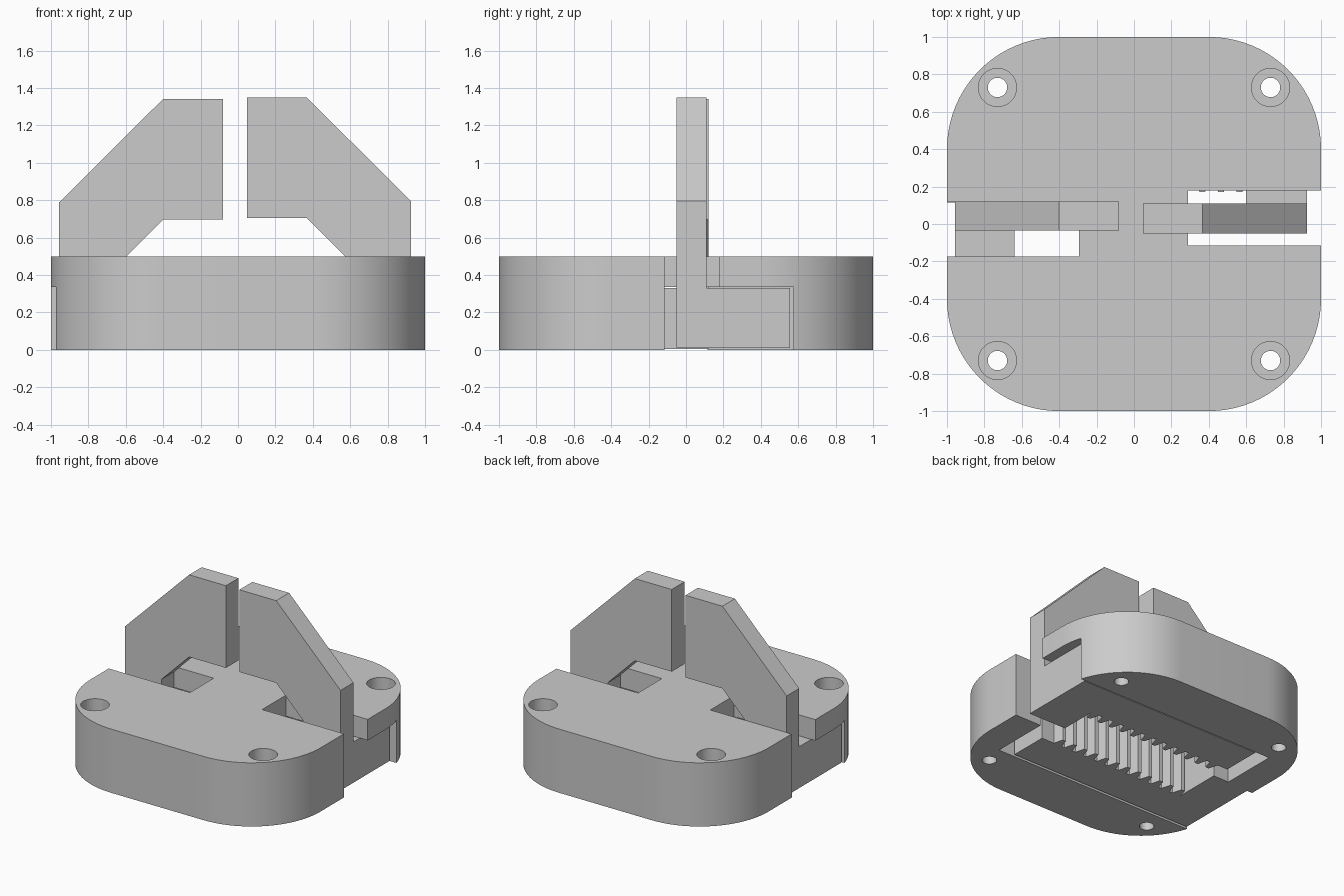
import bpy
import bmesh
import math

cube = bpy.data.objects.get("Cube")
if cube:
    bpy.data.objects.remove(cube, do_unlink=True)

grey = bpy.data.materials.new("plain grey")
grey.use_nodes = True
GREY = (0.6, 0.6, 0.6, 1)
grey.diffuse_color = GREY
grey.node_tree.nodes["Principled BSDF"].inputs["Base Color"].default_value = GREY


def prism(name, outline, low, high, axis="z"):
    """Extrude an outline along z, or an x-z outline along y."""
    bm = bmesh.new()
    place = (lambda a, b: (a, b, low)) if axis == "z" else (lambda a, b: (a, low, b))
    face = bm.faces.new([bm.verts.new(place(a, b)) for a, b in outline])
    moved = bmesh.ops.extrude_face_region(bm, geom=[face])["geom"]
    step = (0, 0, high - low) if axis == "z" else (0, high - low, 0)
    bmesh.ops.translate(bm, vec=step, verts=[v for v in moved if isinstance(v, bmesh.types.BMVert)])
    bmesh.ops.recalc_face_normals(bm, faces=bm.faces)
    mesh = bpy.data.meshes.new(name)
    bm.to_mesh(mesh)
    bm.free()
    mesh.materials.append(grey)
    obj = bpy.data.objects.new(name, mesh)
    bpy.context.collection.objects.link(obj)
    return obj


def rect(x0, x1, y0, y1):
    return [(x0, y0), (x1, y0), (x1, y1), (x0, y1)]


def circle(cx, cy, r, n=32):
    return [(cx + r * math.cos(math.tau * i / n), cy + r * math.sin(math.tau * i / n)) for i in range(n)]


def turned(points, s):
    """Half turn about the vertical axis when s is -1."""
    return [(s * x, s * y) for x, y in points]


def cut(target, cutter):
    mod = target.modifiers.new("cut", "BOOLEAN")
    mod.operation = "DIFFERENCE"
    mod.solver = "EXACT"
    mod.object = cutter
    bpy.context.view_layer.objects.active = target
    bpy.ops.object.modifier_apply(modifier=mod.name)
    bpy.data.objects.remove(cutter, do_unlink=True)


# Housing: rounded square block
R, N = 0.6, 20
outline = []
for k, (cx, cy) in enumerate([(1, 1), (-1, 1), (-1, -1), (1, -1)]):
    for i in range(N + 1):
        a = (k + i / N) * math.pi / 2
        outline.append((cx * (1 - R) + R * math.cos(a), cy * (1 - R) + R * math.sin(a)))
housing = prism("housing", outline, 0, 0.5)

# Gear cavity open underneath, with a wide exit at each end, in one outline
half = [(0.77, -0.575), (0.77, -0.115), (1.1, -0.115), (1.1, 0.575)]
cut(housing, prism("cavity_cutter", half + turned(half, -1), -0.1, 0.335))

# Slots in the top for the jaws
cut(housing, prism("left_slot_cutter", rect(0.29, 1.1, -0.115, 0.18), 0.2, 0.6))
cut(housing, prism("right_slot_cutter", rect(-1.1, -0.295, -0.175, 0.12), 0.2, 0.6))

# Counterbored screw holes
for sx in (-1, 1):
    for sy in (-1, 1):
        cut(housing, prism("screw_cutter", circle(sx * 0.73, sy * 0.73, 0.052), -0.1, 0.6))
        cut(housing, prism("bore_cutter", circle(sx * 0.73, sy * 0.73, 0.102), 0.2, 0.6))


def rack_outline(inner, outer, near, far, tip, end):
    """Solid block at the outer end, then a toothed bar facing the centre."""
    pitch, root = 0.1, tip + 0.075
    pts = [(end, far), (outer, far), (outer, near), (inner, near), (inner, root)]
    x = inner - 0.035
    while x - pitch / 2 > end:
        pts += [(x + 0.035, root), (x + 0.015, tip), (x - 0.015, tip), (x - 0.035, root)]
        x -= pitch
    pts.append((end, root))
    # drop the doubled corner where the first tooth meets the block
    return [p for i, p in enumerate(pts) if i == 0 or math.dist(p, pts[i - 1]) > 1e-5]


def jaw(side, s, inner, outer, near, thick, far, tip, end, base, top):
    # Sliding rack
    shelf = 0.33
    prism(side + "_rack", turned(rack_outline(inner, outer, near, far, tip, end), s), base, shelf)
    # Upright finger with chamfered shoulder
    reach = outer - 0.878
    shoulder = reach + 0.32
    under = top - 0.645
    profile = [(inner, shelf), (outer, shelf), (outer, top - 0.555), (shoulder, top),
               (reach, top), (reach, under), (shoulder, under),
               (inner, under - (inner - shoulder))]
    prism(side + "_finger", [(s * x, z) for x, z in profile], s * near, s * (near + thick), "y")


jaw("left", 1, 0.6, 0.925, -0.05, 0.16, 0.555, 0.17, -0.66, 0.01, 1.35)
jaw("right", -1, 0.64, 0.958, -0.12, 0.155, 0.56, 0.18, -0.64, 0.005, 1.342)

# Smooth the rounded walls, keep edges crisp
bpy.ops.object.select_all(action="DESELECT")
housing.select_set(True)
bpy.context.view_layer.objects.active = housing
bpy.ops.object.shade_smooth_by_angle(angle=math.radians(30))
